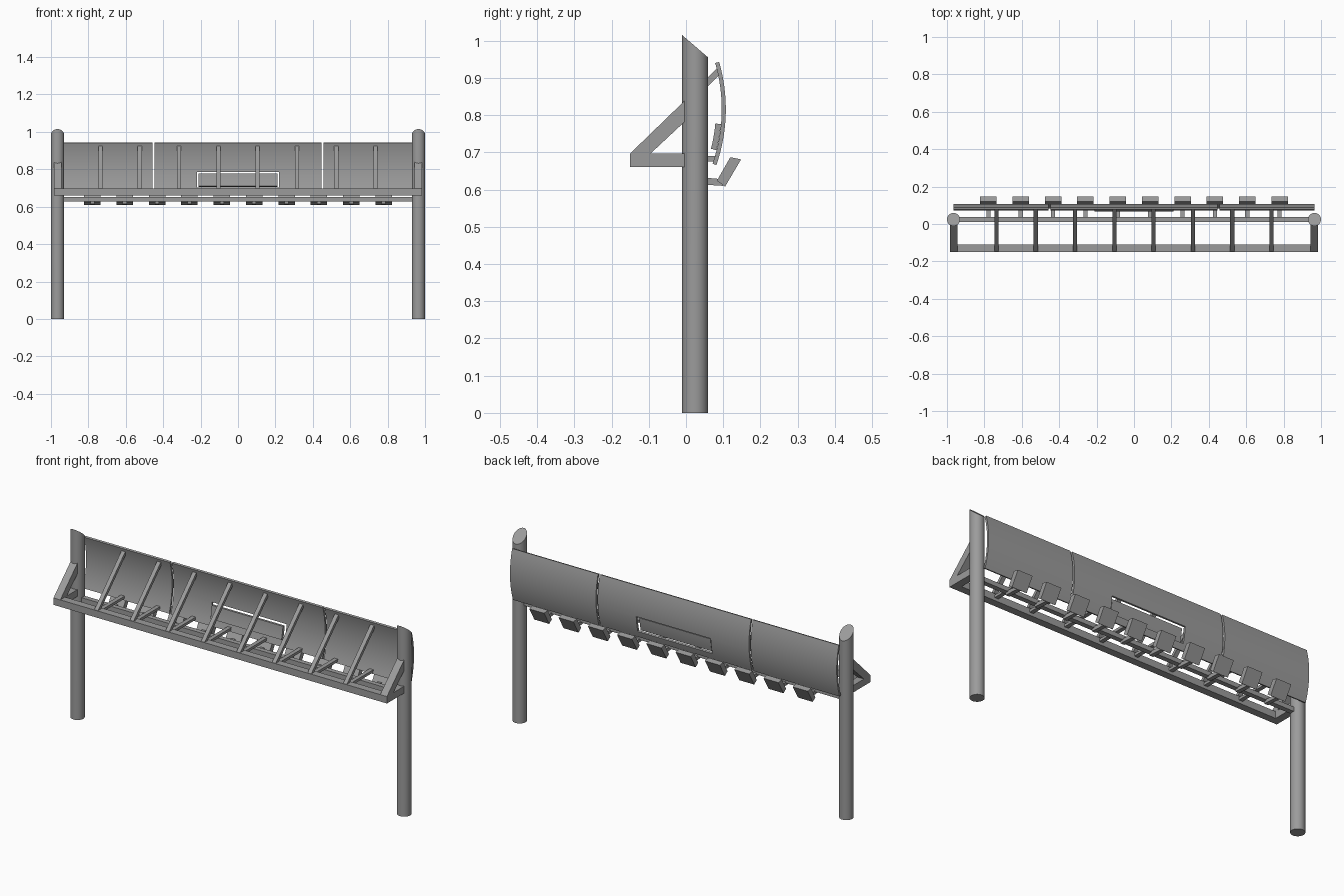
import bpy, bmesh, math

cube = bpy.data.objects.get("Cube")
if cube:
    bpy.data.objects.remove(cube, do_unlink=True)

metal = bpy.data.materials.new("grey metal")
metal.use_nodes = True
GREY = (0.33, 0.33, 0.33, 1)
metal.diffuse_color = GREY
metal.node_tree.nodes["Principled BSDF"].inputs["Base Color"].default_value = GREY


def finish(name, bm, smooth=False):
    bmesh.ops.recalc_face_normals(bm, faces=bm.faces)
    mesh = bpy.data.meshes.new(name)
    bm.to_mesh(mesh)
    bm.free()
    mesh.materials.append(metal)
    obj = bpy.data.objects.new(name, mesh)
    bpy.context.collection.objects.link(obj)
    if smooth:
        bpy.ops.object.select_all(action="DESELECT")
        obj.select_set(True)
        bpy.context.view_layer.objects.active = obj
        bpy.ops.object.shade_smooth_by_angle(angle=math.radians(35))
    return obj


def prism(name, profile, x, width):
    """Extrude a (y, z) profile along x, centred on x."""
    bm = bmesh.new()
    face = bm.faces.new([bm.verts.new((x - width / 2, y, z)) for y, z in profile])
    ext = bmesh.ops.extrude_face_region(bm, geom=[face])["geom"]
    moved = [v for v in ext if isinstance(v, bmesh.types.BMVert)]
    bmesh.ops.translate(bm, verts=moved, vec=(width, 0, 0))
    return finish(name, bm)


def bar(name, y0, y1, z0, z1, x, width):
    return prism(name, [(y0, z0), (y1, z0), (y1, z1), (y0, z1)], x, width)


# Curved shell around a horizontal axis, with an optional window
AXIS_Y, AXIS_Z, RADIUS = -0.35, 0.816, 0.457


def shell(name, xs, z0, z1, radius, thickness, hole=None, steps=16):
    zs = [z0 + (z1 - z0) * i / steps for i in range(steps + 1)]
    if hole:
        zs = sorted([z for z in zs if all(abs(z - h) > 0.006 for h in hole)] + list(hole))

    def surface(r):
        return [[bm.verts.new((x, AXIS_Y + r * math.cos(a), AXIS_Z + r * math.sin(a)))
                 for x in xs] for a in angles]

    bm = bmesh.new()
    angles = [math.asin((z - AXIS_Z) / RADIUS) for z in zs]
    outer, inner = surface(radius), surface(radius - thickness)
    cells = set()
    for i in range(len(zs) - 1):
        for j in range(len(xs) - 1):
            if not (hole and j == 1 and hole[0] <= zs[i] < hole[1]):
                cells.add((i, j))
    for i, j in cells:
        ring = [(i, j), (i, j + 1), (i + 1, j + 1), (i + 1, j)]
        bm.faces.new([outer[a][b] for a, b in ring])
        bm.faces.new([inner[a][b] for a, b in reversed(ring)])
        # Close the rim wherever there is no neighbouring cell
        for k, n in enumerate([(i - 1, j), (i, j + 1), (i + 1, j), (i, j - 1)]):
            if n not in cells:
                (a, b), (c, d) = ring[k], ring[(k + 1) % 4]
                bm.faces.new([outer[c][d], outer[a][b], inner[a][b], inner[c][d]])
    return finish(name, bm, smooth=True)


shell("left_panel", [0.457, 0.965], 0.666, 0.943, RADIUS, 0.011)
shell("right_panel", [-0.965, -0.457], 0.666, 0.943, RADIUS, 0.011)
shell("middle_panel", [-0.447, -0.22, 0.22, 0.447], 0.666, 0.943, RADIUS, 0.011,
      hole=(0.70, 0.785))
shell("window_flap", [-0.21, 0.21], 0.703, 0.775, RADIUS - 0.0115, 0.015, steps=5)

# Posts with slanted tops, and triangular end brackets
POST_X, POST_Y, POST_R = 0.965, 0.0245, 0.035
for side, sign in (("left", 1), ("right", -1)):
    bm = bmesh.new()
    bmesh.ops.create_cone(bm, cap_ends=True, segments=32, radius1=POST_R,
                          radius2=POST_R, depth=1)
    for v in bm.verts:
        v.co.z = 0 if v.co.z < 0 else 0.985 - 0.86 * v.co.y
        v.co.x += sign * POST_X
        v.co.y += POST_Y
    finish(side + "_post", bm, smooth=True)
    bar(side + "_bracket_arm", -0.11, 0.01, 0.66, 0.697, sign * POST_X, 0.04)
    prism(side + "_bracket_brace",
          [(-0.15, 0.697), (-0.095, 0.697), (0.01, 0.795), (0.01, 0.852)],
          sign * POST_X, 0.04)

# Long beams
bar("front_beam", -0.15, -0.11, 0.66, 0.697, 0, 1.97)
bar("lamp_rail", 0.011, 0.037, 0.627, 0.651, 0, 1.88)

# Diagonal and level struts that hold the panels
for i in range(8):
    x = (i - 3.5) * 0.21
    prism("diagonal_strut", [(-0.147, 0.697), (-0.122, 0.697), (0.089, 0.908), (0.083, 0.925)],
          x, 0.022)
    bar("level_strut", -0.12, 0.08, 0.676, 0.69, x, 0.022)

# Row of lamps on short arms
for i in range(10):
    x = (i - 4.5) * 0.173
    prism("lamp_arm", [(0.02, 0.615), (0.1, 0.61), (0.095, 0.628), (0.02, 0.635)], x, 0.022)
    prism("lamp_head", [(0.105, 0.608), (0.148, 0.681), (0.119, 0.687), (0.083, 0.624)],
          x, 0.088)
